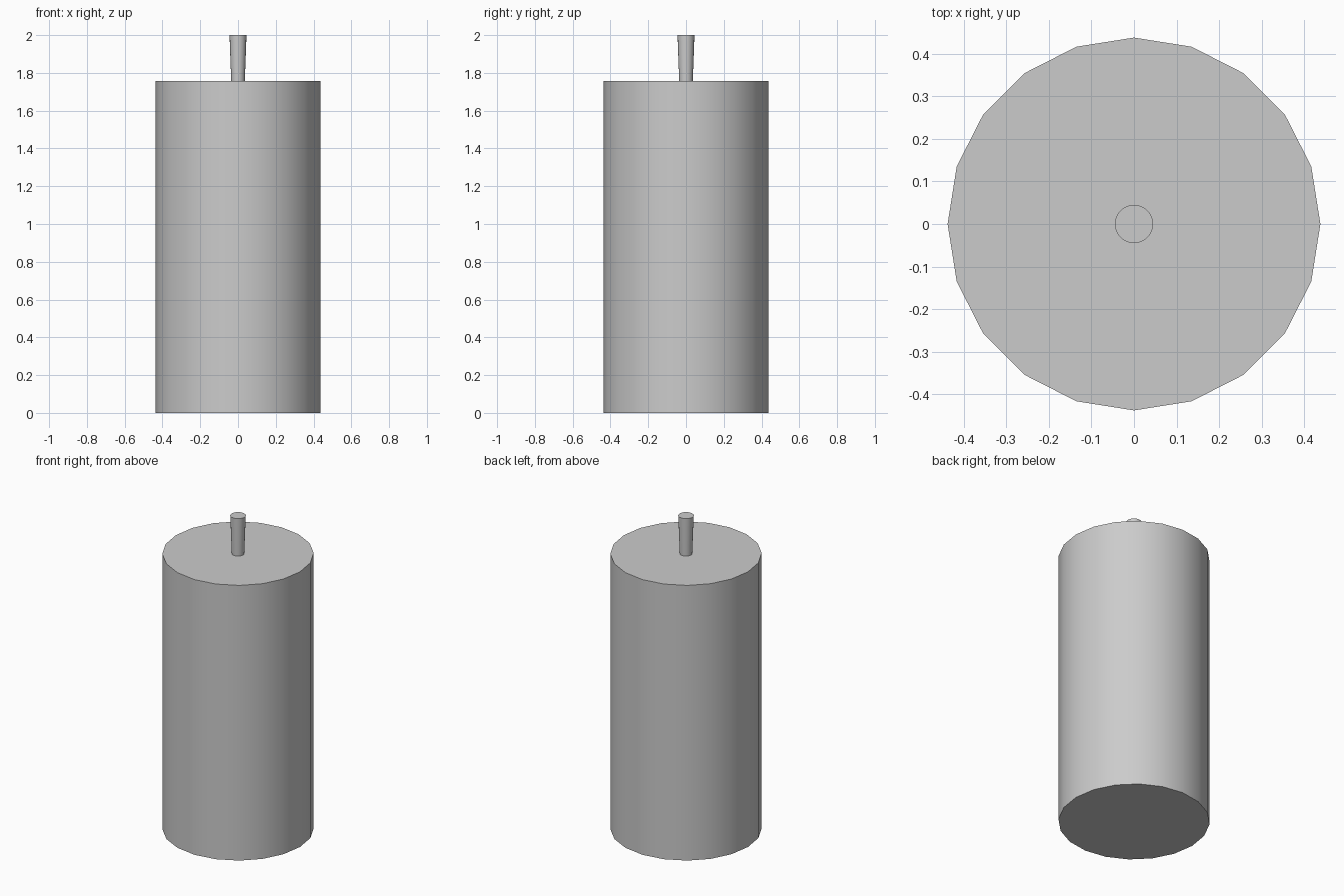
import bpy
from math import radians

if "Cube" in bpy.data.objects:
    bpy.data.objects.remove(bpy.data.objects["Cube"])


def tapered(name, sides, r_bottom, r_top, z0, z1):
    bpy.ops.mesh.primitive_cone_add(vertices=sides, radius1=r_bottom, radius2=r_top,
                                    depth=z1 - z0, location=(0, 0, (z0 + z1) / 2))
    obj = bpy.context.object
    obj.name = name
    bpy.ops.object.shade_smooth_by_angle(angle=radians(30))
    return obj


# Wax body
tapered("candle_body", 20, 0.438, 0.438, 0.0, 1.757)

# Wick, slightly wider at the top
tapered("wick", 20, 0.036, 0.045, 1.757, 2.0)
